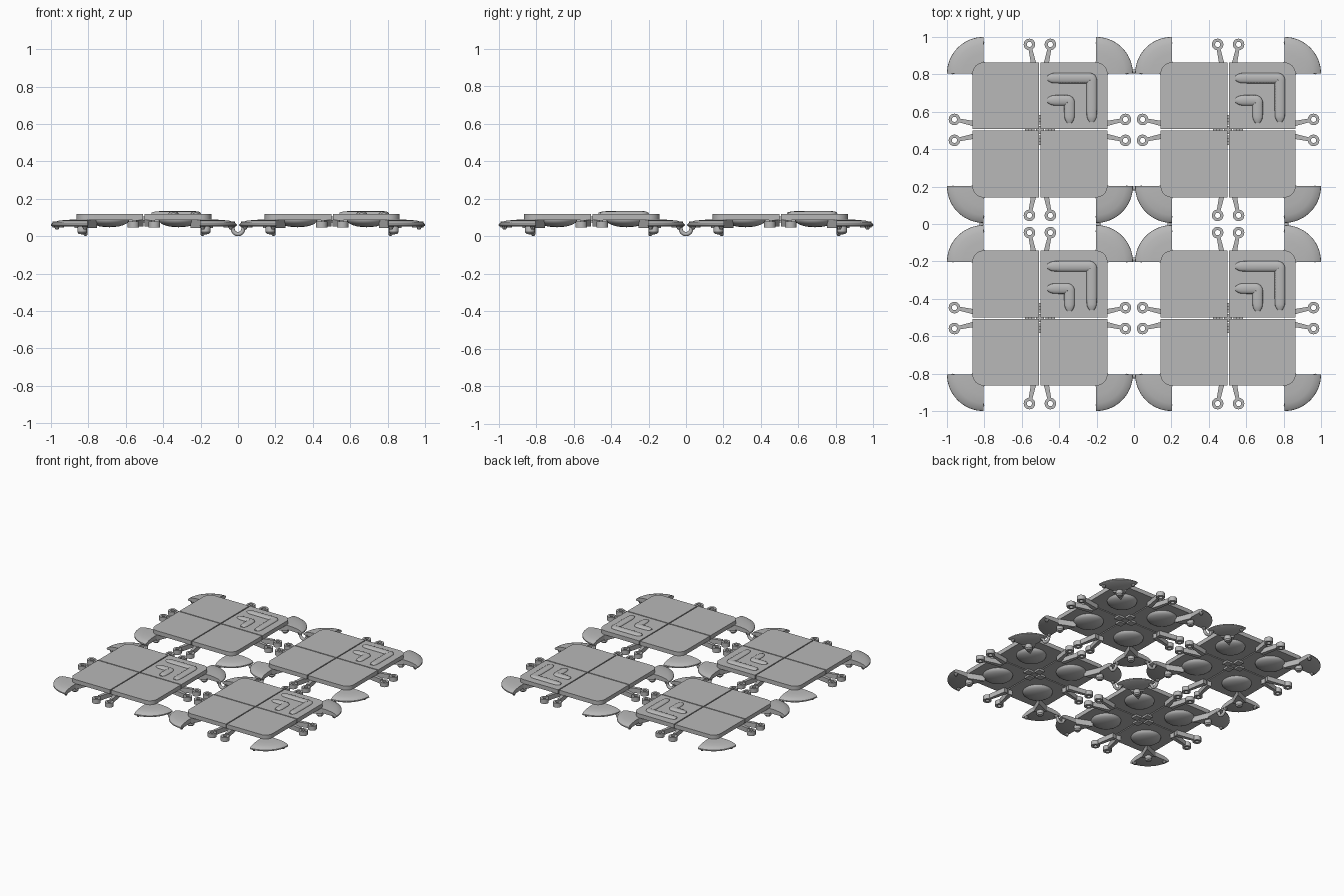
import bpy, bmesh, math
from mathutils import Matrix, Vector

cube = bpy.data.objects.get("Cube")
if cube:
    bpy.data.objects.remove(cube)

GREY = (0.48, 0.48, 0.48, 1)
mat = bpy.data.materials.new("plain_grey")
mat.use_nodes = True
mat.diffuse_color = GREY
mat.node_tree.nodes["Principled BSDF"].inputs["Base Color"].default_value = GREY

STEP = 0.503          # tile centre distance from the origin
TOP, BASE = 0.12, 0.088   # plate heights
tiles = [(sx * STEP, sy * STEP) for sx in (-1, 1) for sy in (-1, 1)]
mesh_objects = []


def place(name, data, spots):
    for x, y in spots:
        ob = bpy.data.objects.new(name, data)
        ob.location = (x, y, 0)
        bpy.context.collection.objects.link(ob)
        if ob.type == 'MESH':
            mesh_objects.append(ob)


def part(name, bm, spots=tiles, fourfold=True):
    """Repeat the geometry around the tile centre and put it on every tile."""
    if fourfold:
        source = bm.verts[:] + bm.edges[:] + bm.faces[:]
        for k in (1, 2, 3):
            new = bmesh.ops.duplicate(bm, geom=source)["geom"]
            bmesh.ops.rotate(bm, verts=[v for v in new if isinstance(v, bmesh.types.BMVert)],
                             matrix=Matrix.Rotation(k * math.pi / 2, 3, 'Z'))
    bmesh.ops.recalc_face_normals(bm, faces=bm.faces)
    me = bpy.data.meshes.new(name)
    bm.to_mesh(me)
    bm.free()
    me.materials.append(mat)
    place(name, me, spots)


def prism(bm, outline, z0, z1):
    face = bm.faces.new([bm.verts.new((x, y, z0)) for x, y in outline])
    new = bmesh.ops.extrude_face_region(bm, geom=[face], use_keep_orig=True)["geom"]
    bmesh.ops.translate(bm, vec=(0, 0, z1 - z0),
                        verts=[v for v in new if isinstance(v, bmesh.types.BMVert)])


def lathe(bm, profile, centre, angle=2 * math.pi, n=24):
    """Sweep an (r, z) outline about z; partial sweeps get end caps."""
    full = angle > 6
    cx, cy = centre
    rings = []
    for i in range(n if full else n + 1):
        a = angle * i / n
        rings.append([bm.verts.new((cx + r * math.cos(a), cy + r * math.sin(a), z))
                      for r, z in profile])
    m = len(profile)
    for i in range(n):
        a, b = rings[i], rings[(i + 1) % len(rings)]
        for j in range(m):
            k = (j + 1) % m
            bm.faces.new((a[j], a[k], b[k], b[j]))
    if not full:
        bm.faces.new(rings[0])
        bm.faces.new(rings[-1])
    bmesh.ops.remove_doubles(bm, verts=bm.verts, dist=0.00001)


def tube(name, points, radii, depth, spots, zscale=1):
    cu = bpy.data.curves.new(name, 'CURVE')
    cu.dimensions = '3D'
    cu.bevel_depth = depth
    cu.bevel_resolution = 4
    cu.resolution_u = 8
    cu.use_fill_caps = True
    sp = cu.splines.new('NURBS')
    sp.points.add(len(points) - 1)
    for p, co, r in zip(sp.points, points, radii):
        p.co = (*co, 1)
        p.radius = r
    sp.order_u = 3
    sp.use_endpoint_u = True
    cu.materials.append(mat)
    place(name, cu, spots)
    for ob in bpy.context.collection.objects:
        if ob.data == cu:
            ob.scale.z = zscale
            ob.location.z = TOP if zscale < 1 else 0


# four plates per tile, rounded at the outer corner
bm = bmesh.new()
gap, edge, rad = 0.004, 0.361, 0.06
arc = [(edge - rad + rad * math.cos(t * math.pi / 16), edge - rad + rad * math.sin(t * math.pi / 16))
       for t in range(9)]
prism(bm, [(gap, gap), (edge, gap)] + arc + [(gap, edge)], BASE, TOP)
part("quarter_plates", bm)

# shallow bowls under each plate
bm = bmesh.new()
bowl = [(0, BASE + 0.002), (0.107, BASE + 0.002)]
bowl += [(0.107 * math.cos(t * math.pi / 12), BASE - 0.04 * math.sin(t * math.pi / 12)) for t in range(7)]
lathe(bm, bowl, (0.185, 0.185), n=32)
part("under_bowls", bm)

# quarter-round domed corner guards
bm = bmesh.new()
guard = [(0, 0.055), (0.188, 0.052), (0.196, 0.057), (0.195, 0.065), (0.182, 0.075),
         (0.155, 0.083), (0.11, 0.088), (0, 0.09)]
lathe(bm, guard, (0.301, 0.301), math.pi / 2, 16)
part("corner_guards", bm)

# rounded feet on triangular brackets
bm = bmesh.new()
lathe(bm, [(0, 0.055), (0.022, 0.055), (0.026, 0.045), (0.026, 0.022), (0.018, 0.012), (0, 0.01)],
      (0.33, 0.33), n=16)
prism(bm, [(0.25, 0.25), (0.37, 0.3), (0.3, 0.37)], 0.045, BASE)
part("feet", bm)

# small nubs below the tips of the guards
bm = bmesh.new()
for x, y in ((0.465, 0.315), (0.315, 0.465)):
    lathe(bm, [(0, 0.058), (0.018, 0.058), (0.008, 0.036), (0, 0.036)], (x, y), n=8)
part("guard_nubs", bm)

# paired arms ending in eyelets on each side
bm = bmesh.new()
for s in (-1, 1):
    eye = Vector((0.457, s * 0.056))
    root = Vector((0.29, s * 0.02))
    lathe(bm, [(0.014, 0.046), (0.031, 0.046), (0.031, 0.08), (0.014, 0.08)], eye, n=20)
    along = (eye - root).normalized()
    side = Vector((-along.y, along.x))
    tip = eye - along * 0.025
    prism(bm, [root + side * 0.017, root - side * 0.017, tip - side * 0.01, tip + side * 0.01],
          0.052, BASE)
part("eyelet_arms", bm)

# hinge blocks bridging the gaps near the centre of each tile
bm = bmesh.new()
prism(bm, [(0.03, -0.025), (0.08, -0.025), (0.08, 0.025), (0.03, 0.025)], 0.074, BASE)
prism(bm, [(0.045, -0.008), (0.065, -0.008), (0.065, 0.008), (0.045, 0.008)], BASE, 0.105)
part("hinge_blocks", bm)
bm = bmesh.new()
prism(bm, [(-0.022, -0.022), (0.022, -0.022), (0.022, 0.022), (-0.022, 0.022)], 0.078, BASE)
part("centre_block", bm, fourfold=False)

# raised bent ridges on one plate of each tile
tips = [0.45, 0.85, 1, 1, 1, 1, 1, 0.85, 0.45]
for name, c, a, b in (("large_ridge", 0.277, 0.04, 0.043), ("small_ridge", 0.158, 0.04, 0.037)):
    bend = 0.03
    path = [(a, c, 0), (a + 0.015, c, 0), (a + 0.04, c, 0), (c - bend, c, 0), (c, c, 0),
            (c, c - bend, 0), (c, b + 0.04, 0), (c, b + 0.015, 0), (c, b, 0)]
    tube(name, path, tips, 0.028, tiles, 0.5)

# hanging hooks linking the guards of neighbouring tiles
swing = [(0.03 * math.cos(math.pi * t / 8), 0.045 - 0.034 * math.sin(math.pi * t / 8)) for t in range(9)]
rows = (-0.815, -0.19, 0.19, 0.815)
tube("cross_hooks", [(u, 0, z) for u, z in swing], [1] * 9, 0.011, [(0, r) for r in rows])
tube("side_hooks", [(0, u, z) for u, z in swing], [1] * 9, 0.011, [(r, 0) for r in rows])

# smooth the round parts, keep the edges sharp
bpy.ops.object.select_all(action='DESELECT')
for ob in mesh_objects:
    ob.select_set(True)
bpy.context.view_layer.objects.active = mesh_objects[0]
bpy.ops.object.shade_smooth_by_angle(angle=math.radians(35))
